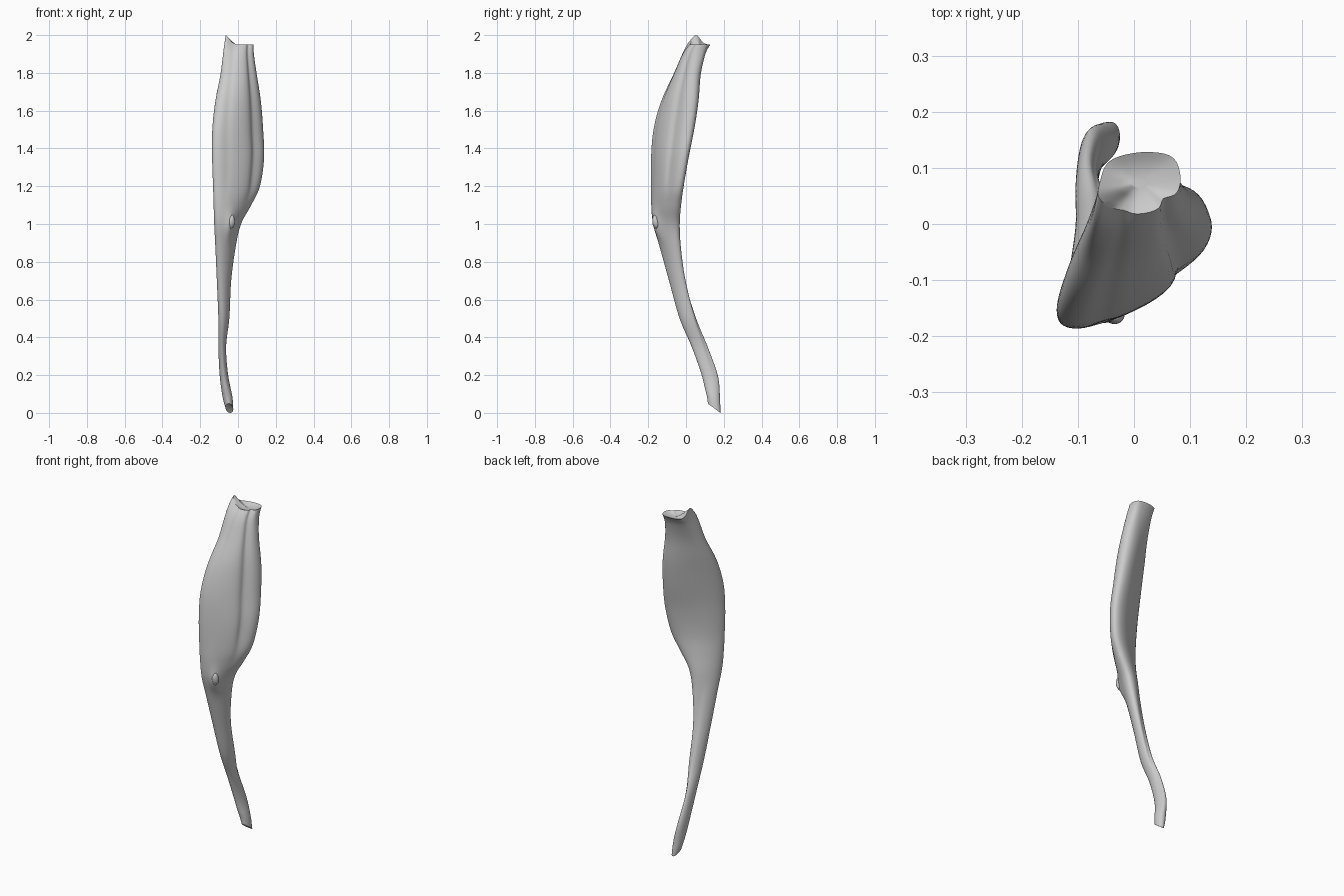
import bpy, bmesh, math
from mathutils import Vector

if "Cube" in bpy.data.objects:
    bpy.data.objects.remove(bpy.data.objects["Cube"])

# Cross-section profile: z, x min, x max, y min, y max, diagonal lean
ROWS = [
    (0.03, -.066, -.025, .116, .182, 0.2),
    (0.09, -.082, -.030, .108, .180, 0.1),
    (0.20, -.097, -.052, .083, .168, 0.1),
    (0.35, -.104, -.063, .030, .115, 0.1),
    (0.50, -.104, -.046, -.034, .056, 0.3),
    (0.70, -.112, -.036, -.090, .000, 0.45),
    (0.88, -.120, -.012, -.140, -.027, 0.55),
    (1.00, -.126, .016, -.174, -.033, 0.6),
    (1.10, -.129, .070, -.184, -.026, 0.68),
    (1.20, -.132, .116, -.186, -.012, 0.74),
    (1.35, -.137, .138, -.185, .014, 0.75),
    (1.50, -.136, .133, -.172, .044, 0.72),
    (1.65, -.120, .121, -.132, .067, 0.63),
    (1.80, -.090, .098, -.064, .080, 0.45),
    (1.90, -.070, .084, -.018, .102, 0.25),
    (1.95, -.060, .083, .018, .128, 0.1),
]
SIDES, STEPS = 64, 6


def smooth_rows(rows):
    """Catmull-Rom interpolation between the profile rows."""
    out = []
    for i in range(len(rows) - 1):
        p = [rows[max(0, min(len(rows) - 1, i + k))] for k in (-1, 0, 1, 2)]
        for s in range(STEPS):
            t = s / STEPS
            out.append([0.5 * (2 * b + (c - a) * t + (2 * a - 5 * b + 4 * c - d) * t * t
                               + (3 * b - a - 3 * c + d) * t ** 3) for a, b, c, d in zip(*p)])
    return out + [list(rows[-1])]


def bell(angle, centre, width):
    d = (angle - centre + 180) % 360 - 180
    return math.exp(-(d / width) ** 2)


def ramp(v, a, b):
    t = max(0, min(1, (v - a) / (b - a)))
    return t * t * (3 - 2 * t)


def section(row):
    z, x0, x1, y0, y1, lean = row
    cx, cy, rx, ry = (x0 + x1) / 2, (y0 + y1) / 2, (x1 - x0) / 2, (y1 - y0) / 2
    belly = ramp(z, 1.05, 1.3)
    end = ramp(z, 1.75, 1.95)
    pts = []
    for i in range(SIDES):
        deg = 360 * i / SIDES
        a = math.radians(deg)
        # front swell, groove beside the right lobe, shallow furrow, flattened back
        r = 1 + belly * (0.06 * bell(deg, 288, 18) * (1 - end) - 0.20 * bell(deg, 315, 12)
                         - 0.06 * bell(deg, 245, 10)
                         - 0.09 * bell(deg, 95, 30) * (1 - end))
        # squarer outline at the cut upper end
        r += end * 0.10 * (bell(deg, 45, 22) + bell(deg, 135, 22) + bell(deg, 200, 20))
        # fold along the tendon
        r -= 0.12 * bell(deg, 20 + 80 * z, 22) * ramp(z, .1, .3) * (1 - ramp(z, .8, 1.0))
        u = math.cos(a) * r
        v = (lean * math.cos(a) + math.sqrt(1 - lean * lean) * math.sin(a)) * r
        zz = z + 0.05 * bell(deg, 195, 32) * end
        zz -= 0.024 * v * (1 - ramp(z, .03, .15))
        pts.append(Vector((cx + rx * u, cy + ry * v, zz)))
    return pts


def cap(bm, ring, depth, flip):
    """Close an end with a hollow, inset ring by ring."""
    mid = sum((v.co for v in ring), Vector()) / len(ring)
    prev = ring
    for k, f in ((.8, .35), (.5, .8), (.2, 1)):
        new = [bm.verts.new(mid + (v.co - mid) * k + Vector((0, 0, depth * f))) for v in ring]
        join(bm, prev, new, flip)
        prev = new
    bm.faces.new(prev)


def join(bm, a, b, flip=False):
    for i in range(len(a)):
        j = (i + 1) % len(a)
        q = (a[i], a[j], b[j], b[i])
        bm.faces.new(q[::-1] if flip else q)


def finish(bm, name):
    bmesh.ops.recalc_face_normals(bm, faces=bm.faces)
    me = bpy.data.meshes.new(name)
    bm.to_mesh(me)
    bm.free()
    ob = bpy.data.objects.new(name, me)
    bpy.context.collection.objects.link(ob)
    bpy.ops.object.select_all(action='DESELECT')
    ob.select_set(True)
    bpy.context.view_layer.objects.active = ob
    bpy.ops.object.shade_smooth_by_angle(angle=math.radians(45))


# Muscle belly running down into the tendon
bm = bmesh.new()
rings = [[bm.verts.new(p) for p in section(r)] for r in smooth_rows(ROWS)]
for a, b in zip(rings, rings[1:]):
    join(bm, a, b)
cap(bm, rings[-1], -0.02, False)
cap(bm, rings[0], 0.01, True)
low = min(v.co.z for v in bm.verts)
for v in bm.verts:  # settle the tip on the floor
    v.co.z -= low * (1 - ramp(v.co.z, 0, .2))
    # soft swelling on the front where the tendon begins
    d = (Vector((v.co.x + .035, (v.co.y + .16) * .6, (v.co.z - .98) * .4))).length
    v.co.y -= 0.025 * math.exp(-(d / .03) ** 2)
finish(bm, "muscle_and_tendon")

# Small torn nub on the front
bm = bmesh.new()
bmesh.ops.create_icosphere(bm, subdivisions=3, radius=1)
for v in bm.verts:
    x, y, z = v.co
    w = .018 * (1 + .25 * z)
    v.co = Vector((-.035 + x * w, -.160 + y * .018 - .004 * z, 1.01 + z * .036 + .004 * math.sin(5 * x)))
finish(bm, "front_nub")
